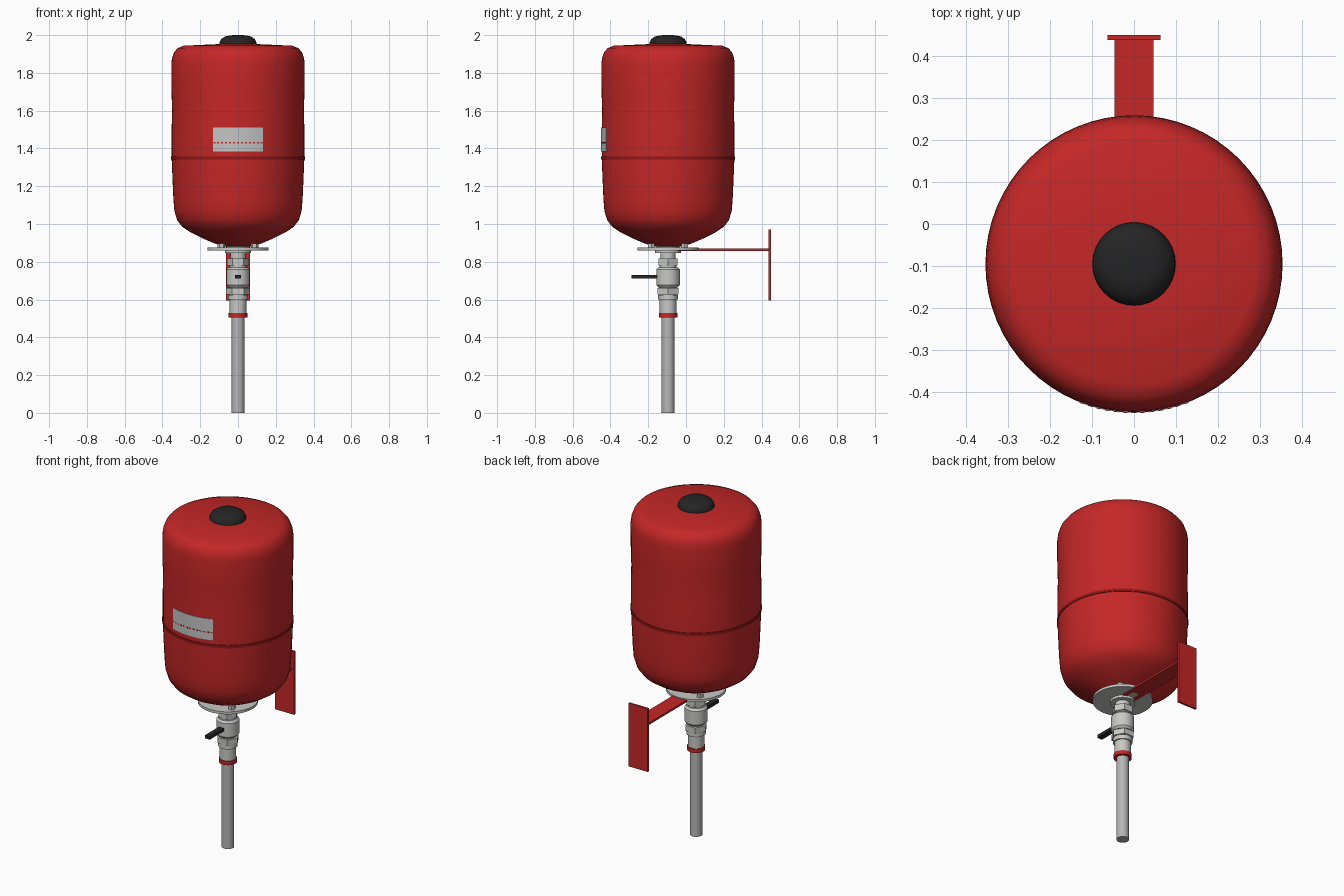
import bpy, bmesh, math

if "Cube" in bpy.data.objects:
    bpy.data.objects.remove(bpy.data.objects["Cube"], do_unlink=True)

AXIS_Y = -0.095


def material(name, colour):
    m = bpy.data.materials.new(name)
    m.use_nodes = True
    m.diffuse_color = (*colour, 1)
    m.node_tree.nodes["Principled BSDF"].inputs["Base Color"].default_value = (*colour, 1)
    return m


RED = material("red paint", (0.56, 0.02, 0.02))
DARK_RED = material("dark red", (0.28, 0.008, 0.008))
STEEL = material("pale steel", (0.58, 0.58, 0.56))
PIPE = material("grey pipe", (0.47, 0.47, 0.47))
LABEL = material("label grey", (0.55, 0.55, 0.55))
BLACK = material("black plastic", (0.018, 0.018, 0.018))


def finish(name, bm, mat, smooth=True):
    bmesh.ops.recalc_face_normals(bm, faces=bm.faces)
    mesh = bpy.data.meshes.new(name)
    bm.to_mesh(mesh)
    bm.free()
    mesh.materials.append(mat)
    ob = bpy.data.objects.new(name, mesh)
    bpy.context.collection.objects.link(ob)
    if smooth:
        bpy.ops.object.select_all(action="DESELECT")
        ob.select_set(True)
        bpy.context.view_layer.objects.active = ob
        bpy.ops.object.shade_smooth_by_angle(angle=math.radians(32))
    return ob


def lathe(name, profile, mat, sides=32, x=0, y=AXIS_Y, smooth=True):
    """Turn (radius, height) points about a vertical axis and cap both ends."""
    bm = bmesh.new()
    rings = []
    for r, z in profile:
        rings.append([bm.verts.new((x + r * math.cos(math.tau * i / sides),
                                    y + r * math.sin(math.tau * i / sides), z))
                      for i in range(sides)])
    for a, b in zip(rings, rings[1:]):
        for i in range(sides):
            j = (i + 1) % sides
            bm.faces.new((a[i], a[j], b[j], b[i]))
    bm.faces.new(rings[0])
    bm.faces.new(rings[-1])
    return finish(name, bm, mat, smooth)


def cylinder(name, r, z0, z1, mat, sides=32, **kw):
    return lathe(name, [(r, z0), (r, z1)], mat, sides, **kw)


def box(name, x0, x1, y0, y1, z0, z1, mat):
    bm = bmesh.new()
    bmesh.ops.create_cube(bm, size=1)
    for v in bm.verts:
        v.co = ((x0 + x1) / 2 + v.co.x * (x1 - x0),
                (y0 + y1) / 2 + v.co.y * (y1 - y0),
                (z0 + z1) / 2 + v.co.z * (z1 - z0))
    return finish(name, bm, mat, False)


def curved_plate(name, a0, a1, z0, z1, r0, r1, mat, steps=16):
    """Thin plate wrapped on the front of the tank, angles from the front."""
    bm = bmesh.new()
    rows = []
    for i in range(steps + 1):
        a = a0 + (a1 - a0) * i / steps
        rows.append([bm.verts.new((r * math.sin(a), AXIS_Y - r * math.cos(a), z))
                     for r, z in ((r0, z0), (r1, z0), (r1, z1), (r0, z1))])
    for a, b in zip(rows, rows[1:]):
        for k in range(4):
            bm.faces.new((a[k], a[(k + 1) % 4], b[(k + 1) % 4], b[k]))
    bm.faces.new(rows[0])
    bm.faces.new(rows[-1])
    return finish(name, bm, mat)


# Tank shell with rounded shoulders and seam
lathe("tank", [(0.08, 0.882), (0.125, 0.897), (0.19, 0.925), (0.25, 0.955),
               (0.295, 0.985), (0.322, 1.02), (0.337, 1.07), (0.342, 1.13),
               (0.346, 1.22), (0.351, 1.34), (0.351, 1.42), (0.351, 1.52),
               (0.349, 1.6), (0.352, 1.7), (0.353, 1.85), (0.349, 1.88),
               (0.339, 1.908), (0.32, 1.931), (0.287, 1.944), (0.09, 1.953)], RED, 64)
lathe("tank_seam", [(0.345, 1.34), (0.354, 1.342), (0.354, 1.358), (0.345, 1.36)], DARK_RED, 64)

# Domed cap
lathe("top_cap", [(0.1, 1.945), (0.098, 1.962), (0.088, 1.98),
                  (0.068, 1.993), (0.04, 1.999), (0.01, 2.0)], BLACK)

# Label with a dashed line
curved_plate("label", -0.38, 0.38, 1.385, 1.51, 0.347, 0.3545, LABEL)
for i in range(13):
    a = -0.36 + 0.06 * i
    curved_plate("label_dash", a - 0.016, a + 0.016, 1.427, 1.434, 0.35, 0.3555, RED, 2)

# Mounting flange and bolts
cylinder("flange", 0.162, 0.86, 0.875, STEEL, 48)
cylinder("tank_neck", 0.06, 0.87, 0.89, STEEL)
cylinder("flange_hub", 0.068, 0.846, 0.862, STEEL)
for sx in (-1, 1):
    for sy in (-1, 1):
        cylinder("flange_bolt", 0.02, 0.873, 0.896, STEEL, 6,
                 x=sx * 0.088, y=AXIS_Y + sy * 0.088, smooth=False)

# Wall bracket: forked arm and plate
box("bracket_arm", -0.047, 0.047, 0.02, 0.44, 0.857, 0.869, RED)
for s in (-1, 1):
    xs = sorted((s * 0.022, s * 0.047))
    box("bracket_fork", *xs, -0.04, 0.02, 0.857, 0.869, RED)
box("wall_plate", -0.063, 0.063, 0.438, 0.45, 0.595, 0.97, RED)

# Valve stack
cylinder("valve_neck", 0.04, 0.8, 0.85, STEEL)
cylinder("upper_nut", 0.057, 0.779, 0.818, STEEL, 6, smooth=False)
cylinder("upper_collar", 0.045, 0.76, 0.785, STEEL)
lathe("valve_body", [(0.052, 0.665), (0.062, 0.677), (0.062, 0.758), (0.052, 0.77)], STEEL)
cylinder("lower_nut", 0.063, 0.627, 0.66, STEEL, 6, smooth=False)
cylinder("valve_stem", 0.045, 0.62, 0.668, STEEL)
cylinder("lower_collar", 0.052, 0.6, 0.625, STEEL)
cylinder("sleeve", 0.044, 0.525, 0.602, STEEL)
cylinder("red_ring", 0.049, 0.505, 0.528, RED)

# Lever handle
box("valve_handle", -0.016, 0.016, -0.288, -0.15, 0.712, 0.73, BLACK)

# Down pipe
cylinder("down_pipe", 0.034, 0, 0.52, PIPE)
